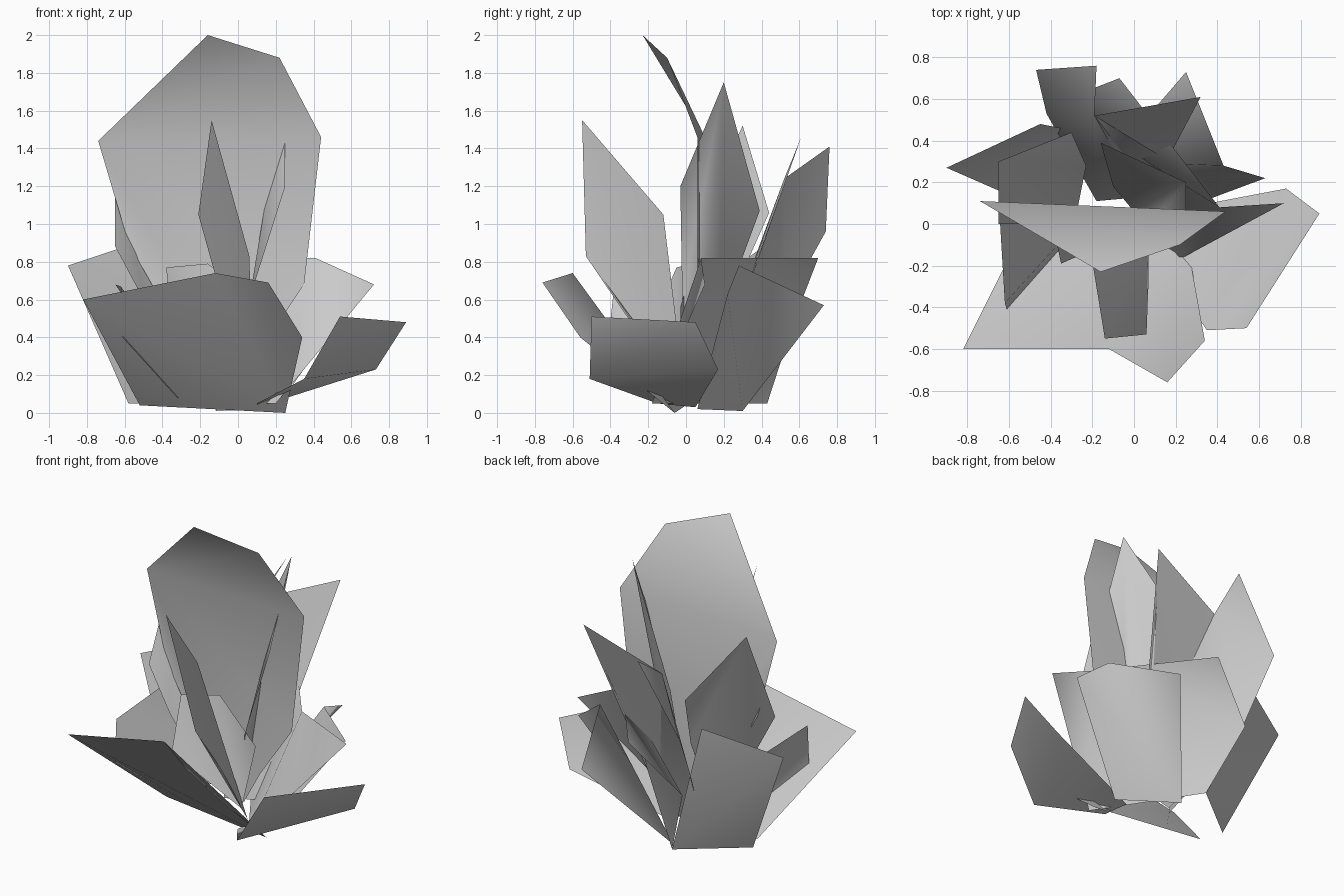
import bpy


def leaf(name, *rim):
    """One thin angular leaf: a fan of faces from its first point."""
    mesh = bpy.data.meshes.new(name)
    faces = [(0, i, i + 1) for i in range(1, len(rim) - 1)]
    mesh.from_pydata(rim, [], faces)
    mesh.polygons.foreach_set("use_smooth", [True] * len(faces))
    obj = bpy.data.objects.new(name, mesh)
    bpy.context.collection.objects.link(obj)
    return obj


# tall main leaf: upright blade with its tip bending forward
leaf("tall_leaf", (-0.74, 0.11, 1.44), (-0.58, 0.08, 0.90), (-0.40, 0.07, 0.58),
     (0.0, 0.06, 0.12), (0.12, 0.06, 0.34), (0.35, 0.06, 0.68),
     (0.44, 0.06, 1.46), (0.22, -0.10, 1.88), (-0.16, -0.23, 2.0))

# low outer leaves
leaf("front_leaf", (0.25, -0.06, 0.0), (0.34, -0.56, 0.40), (0.16, -0.76, 0.69),
     (-0.12, -0.60, 0.74), (-0.82, -0.60, 0.60), (-0.52, 0.0, 0.04))
leaf("right_low_leaf", (0.35, -0.51, 0.18), (0.54, -0.50, 0.51), (0.89, 0.05, 0.48),
     (0.73, 0.17, 0.23), (0.10, 0.05, 0.03), (0.10, -0.15, 0.05))
leaf("left_back_leaf", (-0.20, 0.43, 0.05), (-0.45, 0.48, 0.93),
     (-0.90, 0.27, 0.78), (-0.58, 0.13, 0.05))
leaf("right_back_leaf", (-0.12, 0.30, 0.01), (0.25, 0.73, 0.57), (0.43, 0.28, 0.78),
     (0.63, 0.22, 0.63), (0.20, 0.06, 0.02))
leaf("right_broad_leaf", (0.41, 0.08, 0.82), (-0.07, 0.70, 0.82), (-0.38, 0.58, 0.51),
     (-0.20, 0.43, 0.05), (0.20, -0.18, 0.05), (0.72, 0.10, 0.68))
leaf("left_small_leaf", (-0.22, 0.06, 0.08), (-0.65, 0.12, 0.68),
     (-0.62, -0.38, 0.67), (-0.61, -0.41, 0.40), (-0.32, -0.08, 0.08))

# upright inner leaves
leaf("front_upright_leaf", (0.07, 0.0, 0.05), (0.07, -0.27, 0.48), (0.06, -0.53, 0.83),
     (-0.14, -0.55, 1.55), (-0.21, -0.12, 1.05))
leaf("right_upright_leaf", (0.25, 0.20, 1.75), (0.25, -0.03, 1.20), (0.06, -0.02, 0.60),
     (0.0, 0.06, 0.15), (-0.10, 0.18, 0.50), (-0.16, 0.39, 1.07))
leaf("left_upright_leaf", (-0.65, 0.30, 1.52), (-0.65, 0.0, 0.88), (-0.50, 0.0, 0.60),
     (-0.27, 0.08, 0.16), (-0.23, 0.28, 0.70), (-0.30, 0.44, 1.06))
leaf("back_upright_leaf", (0.05, 0.10, 0.05), (0.15, 0.36, 0.75),
     (0.32, 0.61, 1.46), (-0.19, 0.52, 1.24))
leaf("back_folded_leaf", (-0.19, 0.52, 1.24), (-0.18, 0.76, 1.41), (-0.47, 0.74, 0.96),
     (-0.42, 0.53, 0.58), (-0.18, 0.11, 0.08), (0.04, 0.13, 0.12), (0.14, 0.32, 0.70))
leaf("inner_small_leaf", (0.04, -0.02, 0.12), (0.07, -0.02, 0.30), (0.15, -0.03, 0.56),
     (-0.16, 0.04, 0.79), (-0.38, -0.05, 0.77), (-0.35, -0.19, 0.45))
